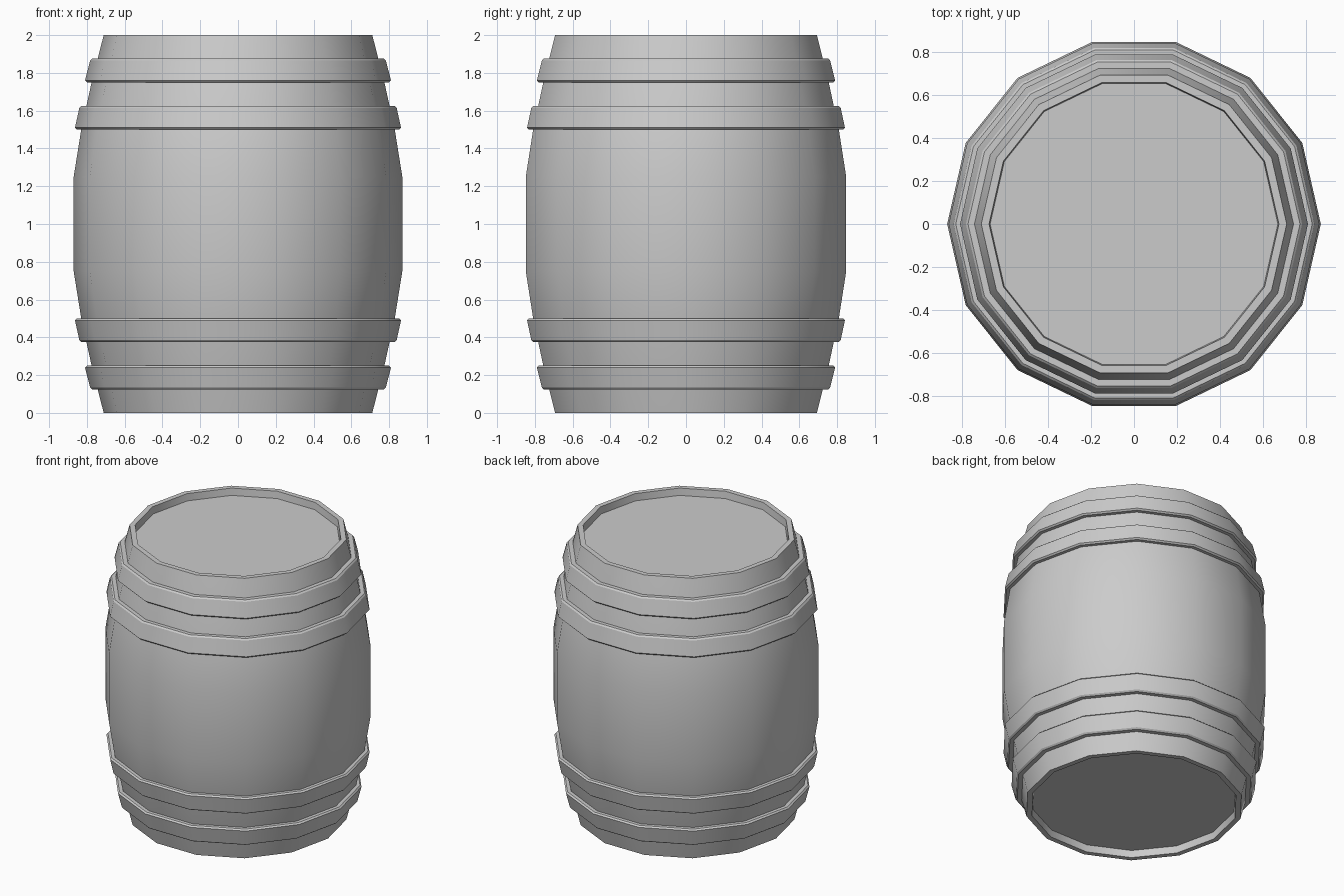
import bpy, math

if "Cube" in bpy.data.objects:
    bpy.data.objects.remove(bpy.data.objects["Cube"])

SIDES = 14


def lathe(name, profile, closed):
    """Spin an (r, z) profile about z; open profiles are capped at both ends."""
    n = len(profile)
    verts = [(r * math.cos(2 * math.pi * s / SIDES), r * math.sin(2 * math.pi * s / SIDES), z)
             for r, z in profile for s in range(SIDES)]
    faces = []
    for i in range(n if closed else n - 1):
        a, b = i * SIDES, ((i + 1) % n) * SIDES
        for s in range(SIDES):
            t = (s + 1) % SIDES
            faces.append((a + s, a + t, b + t, b + s))
    if not closed:
        faces.append(tuple(reversed(range(SIDES))))
        faces.append(tuple(range((n - 1) * SIDES, n * SIDES)))
    mesh = bpy.data.meshes.new(name)
    mesh.from_pydata(verts, [], faces)
    obj = bpy.data.objects.new(name, mesh)
    bpy.context.collection.objects.link(obj)
    bpy.ops.object.select_all(action='DESELECT')
    obj.select_set(True)
    bpy.context.view_layer.objects.active = obj
    bpy.ops.object.shade_smooth_by_angle(angle=math.radians(30))
    return obj


# Body: recessed lid, rim and bulging staves, mirrored about z = 1
lower = [(0.67, 0.05), (0.675, 0.0), (0.711, 0.0), (0.775, 0.25), (0.83, 0.5), (0.87, 0.75)]
lathe("barrel_body", lower + [(r, 2 - z) for r, z in reversed(lower)], False)


# Hoops: thin sloped bands with chamfered outer edges
def hoop(name, z_far, r_far, z_mid, r_mid, top):
    d = 0.01
    ring = [(r_far - 0.06, z_far), (r_far - d, z_far), (r_far, z_far + d),
            (r_mid, z_mid - d), (r_mid - d, z_mid), (r_mid - 0.06, z_mid)]
    if top:
        ring = [(r, 2 - z) for r, z in reversed(ring)]
    lathe(name, ring, True)


for top, label in ((False, "lower"), (True, "upper")):
    hoop(label + "_end_hoop", 0.125, 0.783, 0.25, 0.81, top)
    hoop(label + "_middle_hoop", 0.375, 0.84, 0.5, 0.863, top)
